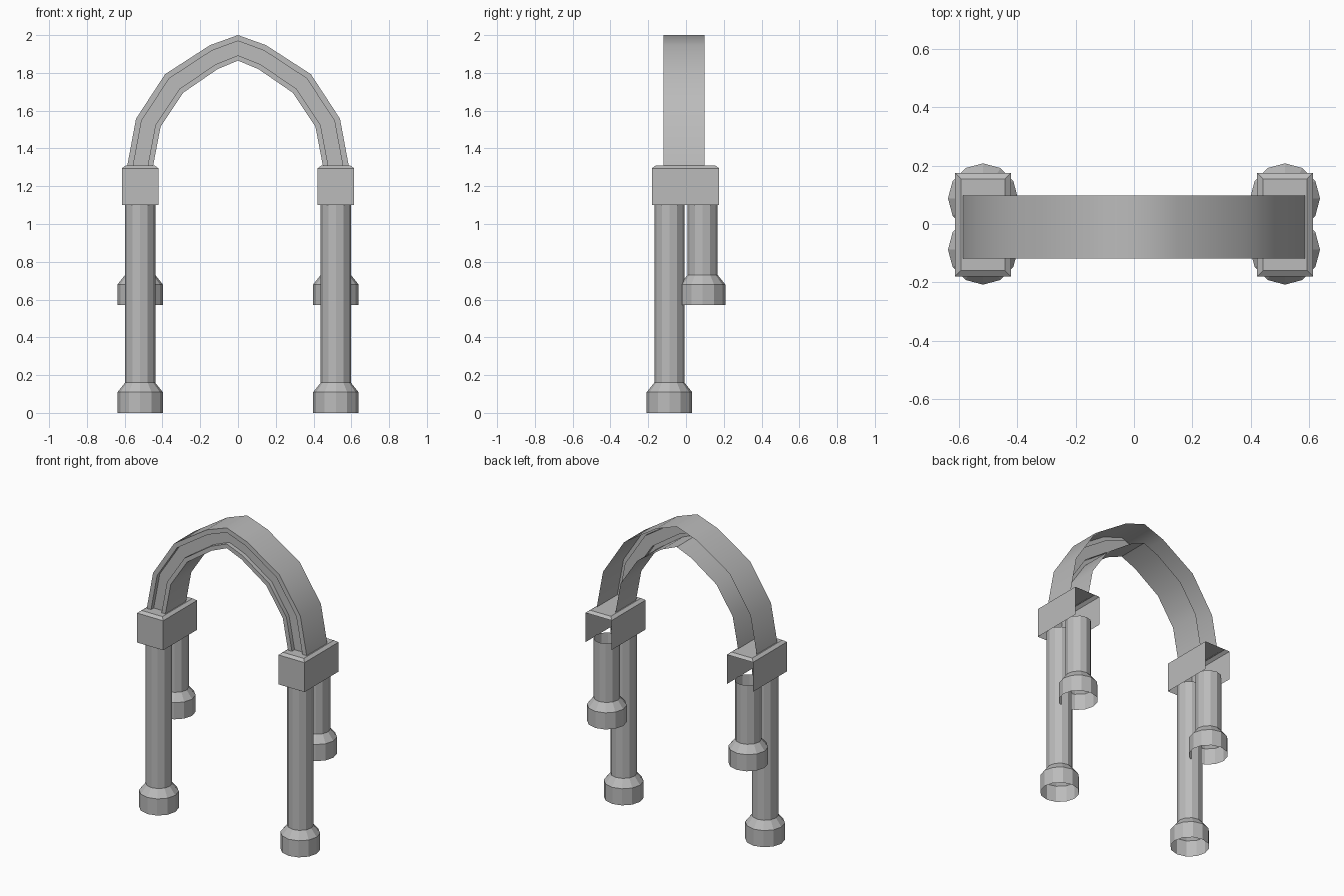
import bpy, bmesh, math

cube = bpy.data.objects.get("Cube")
if cube:
    bpy.data.objects.remove(cube, do_unlink=True)

stone = bpy.data.materials.new("grey_stone")
stone.use_nodes = True
GREY = (0.5, 0.5, 0.5, 1)
stone.diffuse_color = GREY
stone.node_tree.nodes["Principled BSDF"].inputs["Base Color"].default_value = GREY


def finish(name, bm):
    mesh = bpy.data.meshes.new(name)
    bm.to_mesh(mesh)
    bm.free()
    mesh.materials.append(stone)
    obj = bpy.data.objects.new(name, mesh)
    bpy.context.collection.objects.link(obj)
    return obj


def loft(bm, rings, closed):
    """Skin a list of equal point rings, returning the vertex rings."""
    rows = [[bm.verts.new(p) for p in ring] for ring in rings]
    for a, b in zip(rows, rows[1:]):
        count = len(a)
        for i in range(count if closed else count - 1):
            j = (i + 1) % count
            bm.faces.new((a[i], a[j], b[j], b[i]))
    return rows


def column(name, x, y, bottom, top=1.12, sides=12):
    # Open tube with a flared foot
    profile = [(0.12, bottom), (0.12, bottom + 0.11),
               (0.08, bottom + 0.16), (0.08, top)]
    rings = [[(x + r * math.cos(math.tau * i / sides),
               y + r * math.sin(math.tau * i / sides), z) for i in range(sides)]
             for r, z in profile]
    bm = bmesh.new()
    loft(bm, rings, True)
    finish(name, bm)


def capital(name, x):
    # Block with a chamfered top, open underneath and at the back
    def ring(inset, z):
        w, front, back = 0.096 - inset, -0.18 + inset, 0.175 - inset
        return [(x + w, back, z), (x - w, back, z),
                (x - w, front, z), (x + w, front, z)]
    bm = bmesh.new()
    rows = loft(bm, [ring(0, 1.1), ring(0, 1.295), ring(0.02, 1.31)], True)
    bm.faces.new(rows[-1])
    bm.faces.remove(next(f for f in bm.faces
                         if rows[0][0] in f.verts and rows[0][1] in f.verts))
    finish(name, bm)


for side, x in (("left", 0.518), ("right", -0.518)):
    column(side + "_front_column", x, -0.088, 0)
    column(side + "_rear_column", x, 0.088, 0.57)
    capital(side + "_capital", x)

# Pointed arch: half outlines from springing to apex, mirrored
outer = [(0.587, 1.305), (0.54, 1.557), (0.386, 1.793), (0.148, 1.947), (0, 2)]
inner = [(0.45, 1.305), (0.41, 1.515), (0.29, 1.695), (0.108, 1.82), (0, 1.865)]


def whole(half):
    return half + [(-x, z) for x, z in reversed(half[:-1])]


# Channel section: (fraction from outer to inner outline, depth), open at the back
section = [(0, 0.097), (0, -0.118), (0.23, -0.118), (0.23, -0.09),
           (0.79, -0.09), (0.79, -0.118), (1, -0.118), (1, 0.097)]
rings = [[(ox + (ix - ox) * t, y, oz + (iz - oz) * t) for t, y in section]
         for (ox, oz), (ix, iz) in zip(whole(outer), whole(inner))]
bm = bmesh.new()
loft(bm, rings, False)
bmesh.ops.recalc_face_normals(bm, faces=bm.faces)
arch = finish("arch", bm)
bpy.ops.object.select_all(action="DESELECT")
arch.select_set(True)
bpy.context.view_layer.objects.active = arch
bpy.ops.object.shade_smooth_by_angle(angle=math.radians(45))
